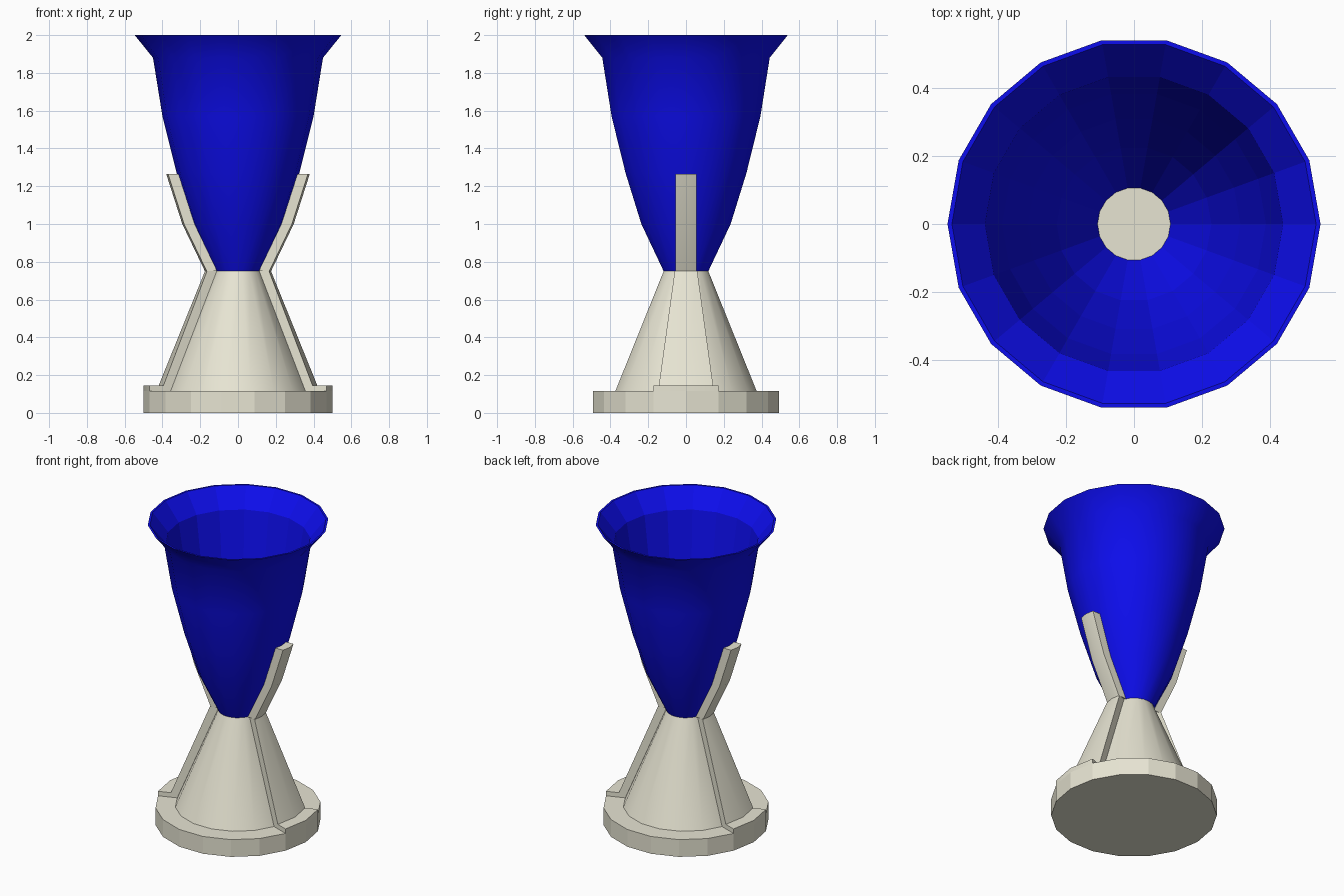
import bpy, bmesh
from math import sin, cos, tan, radians, pi

if "Cube" in bpy.data.objects:
    bpy.data.objects.remove(bpy.data.objects["Cube"])

SIDES = 18


def material(name, rgb):
    m = bpy.data.materials.new(name)
    m.diffuse_color = (*rgb, 1)
    m.use_nodes = True
    m.node_tree.nodes["Principled BSDF"].inputs["Base Color"].default_value = m.diffuse_color
    return m


cream = material("cream", (0.8, 0.78, 0.65))
blue = material("blue", (0.004, 0.004, 0.85))


def finish(name, bm, mat):
    bmesh.ops.recalc_face_normals(bm, faces=bm.faces)
    me = bpy.data.meshes.new(name)
    bm.to_mesh(me)
    bm.free()
    me.materials.append(mat)
    ob = bpy.data.objects.new(name, me)
    bpy.context.collection.objects.link(ob)
    return ob


def lathe(name, profile, mat, smooth=(), closed=False, caps=()):
    """Revolve (radius, z) points; smooth lists the shaded-smooth segments."""
    bm = bmesh.new()
    rings = [[bm.verts.new((r * cos(2 * pi * i / SIDES), r * sin(2 * pi * i / SIDES), z))
              for i in range(SIDES)] for r, z in profile]
    for k in range(len(rings) if closed else len(rings) - 1):
        a, b = rings[k], rings[(k + 1) % len(rings)]
        for i in range(SIDES):
            j = (i + 1) % SIDES
            bm.faces.new((a[i], a[j], b[j], b[i])).smooth = k in smooth
    for c in caps:
        bm.faces.new(rings[c])
    return finish(name, bm, mat)


def strip(name, sections, mat):
    """Loft matching closed sections, capping both ends."""
    bm = bmesh.new()
    rows = [[bm.verts.new(p) for p in s] for s in sections]
    n = len(rows[0])
    for a, b in zip(rows, rows[1:]):
        for i in range(n):
            j = (i + 1) % n
            bm.faces.new((a[i], a[j], b[j], b[i])).smooth = True
    bm.faces.new(rows[0])
    bm.faces.new(rows[-1])
    ob = finish(name, bm, mat)
    ob.data.set_sharp_from_angle(angle=radians(22))
    return ob


# Stepped foot and conical stem
lathe("base_and_stem", [(0.5, 0), (0.5, 0.115), (0.38, 0.115), (0.12, 0.75)],
      cream, smooth=(2,), caps=(0, -1))

# Thin-walled flared cup: outer wall, rim, inner wall
outer = [(0.12, 0.75), (0.24, 1.0), (0.325, 1.27), (0.40, 1.57), (0.45, 1.88), (0.547, 2.0)]
inner = [(r - 0.013, z) for r, z in reversed(outer)]
lathe("cup", outer + inner, blue, smooth=range(5), closed=True)

# Two side brackets: wedge rib on the stem, narrow strap up the cup
rib = [(0.38, 0.115), (0.5, 0.115), (0.5, 0.145), (0.42, 0.145), (0.175, 0.75), (0.12, 0.75)]
strap = [(0.12, 0.75), (0.175, 0.75), (0.295, 1.0), (0.38, 1.265), (0.325, 1.265), (0.24, 1.0)]
for side, s in (("right", 1), ("left", -1)):
    strip(side + "_stem_rib",
          [[(s * r * cos(radians(a)), r * sin(radians(a)), z) for r, z in rib]
           for a in (-20, 0, 20)], cream)
    strip(side + "_cup_strap",
          [[(s * (x - abs(y) * tan(radians(10))), y, z) for x, z in strap]
           for y in (-0.055, 0, 0.055)], cream)
